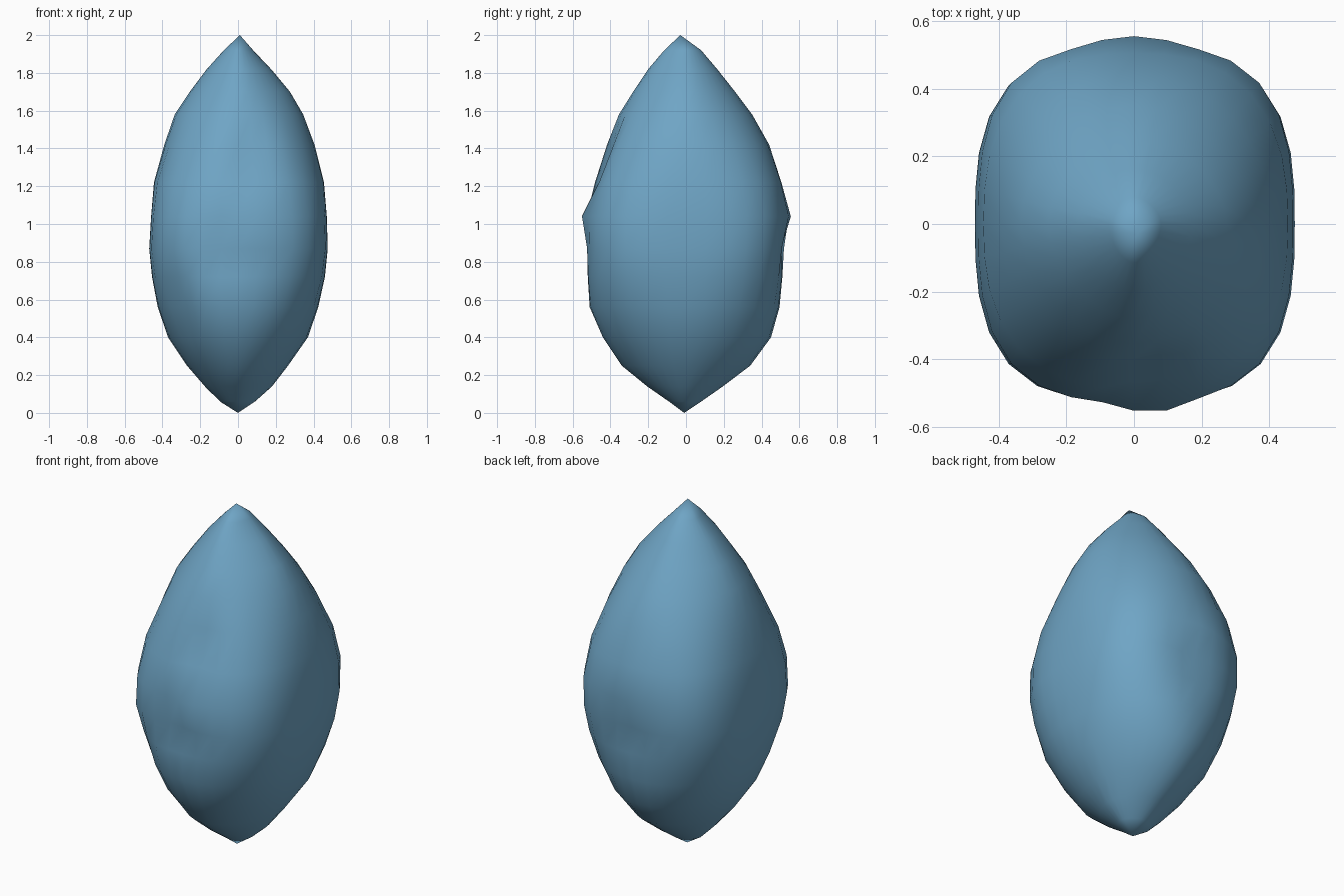
import bpy, bmesh, math
from mathutils import Vector

if "Cube" in bpy.data.objects:
    bpy.data.objects.remove(bpy.data.objects["Cube"])

# Profile: height, left x, right x, front y, back y
PROFILE = [
    (0.06, -0.095, 0.09, -0.09, 0.08),
    (0.14, -0.175, 0.18, -0.205, 0.195),
    (0.25, -0.27, 0.265, -0.34, 0.34),
    (0.40, -0.37, 0.37, -0.44, 0.45),
    (0.56, -0.425, 0.425, -0.51, 0.495),
    (0.72, -0.455, 0.46, -0.52, 0.51),
    (0.87, -0.47, 0.475, -0.525, 0.52),
    (1.04, -0.46, 0.47, -0.525, 0.53),
    (1.22, -0.445, 0.455, -0.485, 0.505),
    (1.42, -0.39, 0.405, -0.425, 0.44),
    (1.58, -0.335, 0.345, -0.355, 0.35),
    (1.70, -0.255, 0.275, -0.28, 0.26),
    (1.82, -0.165, 0.175, -0.20, 0.165),
    (1.92, -0.075, 0.08, -0.115, 0.08),
]
SEGMENTS = 32

# Dents (positive depth) and bumps (negative): centre, radius, depth
DENTS = [
    (Vector((0.06, -0.44, 1.32)), 0.17, 0.05),
    (Vector((-0.08, -0.53, 0.88)), 0.13, 0.03),
    (Vector((0.04, 0.52, 0.90)), 0.13, 0.02),
    (Vector((0.05, -0.52, 1.04)), 0.15, -0.03),
    (Vector((0.0, 0.53, 1.05)), 0.15, -0.025),
    (Vector((-0.33, -0.40, 0.62)), 0.16, 0.025),
]


def ring_point(row, i):
    z, left, right, front, back = row
    a = 2 * math.pi * i / SEGMENTS
    c, s = math.cos(a), math.sin(a)
    hx, hy = (right if c > 0 else -left), (back if s > 0 else -front)
    # section is squarish at the middle and diamond-like towards both tips
    power = 1.7 + 1.25 * math.exp(-((z - 0.95) / 0.42) ** 2)
    k = (abs(c) ** power + abs(s) ** power) ** (-1 / power)
    p = Vector((hx * k * c, hy * k * s, z))
    for centre, radius, depth in DENTS:
        d = (p - centre).length / radius
        if d < 1:
            p -= Vector((p.x, p.y, 0)).normalized() * depth * (1 - d * d)
    return p


# Pointed stone body
bm = bmesh.new()
rings = [[bm.verts.new(ring_point(row, i)) for i in range(SEGMENTS)] for row in PROFILE]
bottom = bm.verts.new((0, -0.01, 0))
top = bm.verts.new((0.01, -0.03, 2))
for i in range(SEGMENTS):
    j = (i + 1) % SEGMENTS
    bm.faces.new((bottom, rings[0][j], rings[0][i]))
    bm.faces.new((top, rings[-1][i], rings[-1][j]))
    for lo, hi in zip(rings, rings[1:]):
        bm.faces.new((lo[i], lo[j], hi[j], hi[i]))
bmesh.ops.recalc_face_normals(bm, faces=bm.faces)
for f in bm.faces:
    f.smooth = True

mesh = bpy.data.meshes.new("pointed_stone")
bm.to_mesh(mesh)
bm.free()
stone = bpy.data.objects.new("pointed_stone", mesh)
bpy.context.collection.objects.link(stone)

blue = bpy.data.materials.new("soft blue")
blue.diffuse_color = (0.159, 0.376, 0.56, 1)
blue.use_nodes = True
blue.node_tree.nodes["Principled BSDF"].inputs["Base Color"].default_value = blue.diffuse_color
mesh.materials.append(blue)
